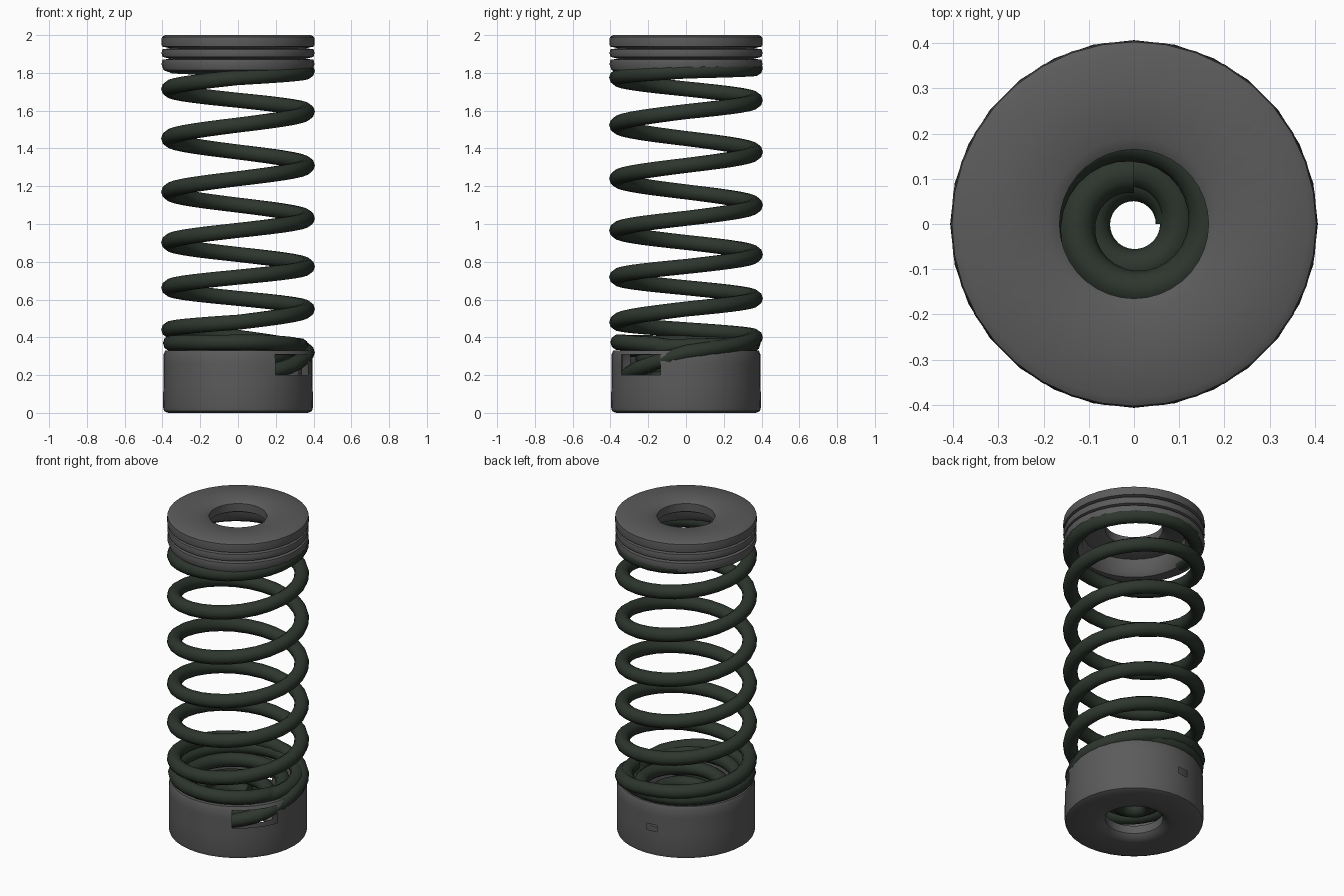
import bpy, bmesh, math

if "Cube" in bpy.data.objects:
    bpy.data.objects.remove(bpy.data.objects["Cube"])

def material(name, col):
    m = bpy.data.materials.new(name)
    m.diffuse_color = (*col, 1)
    m.use_nodes = True
    m.node_tree.nodes["Principled BSDF"].inputs["Base Color"].default_value = m.diffuse_color
    return m

GREY = material("dark_grey_metal", (0.105, 0.105, 0.105))
GREEN = material("dark_green_steel", (0.026, 0.037, 0.027))

def finish(bm, name, mat, angle=40):
    bmesh.ops.recalc_face_normals(bm, faces=bm.faces)
    me = bpy.data.meshes.new(name)
    bm.to_mesh(me)
    bm.free()
    me.materials.append(mat)
    ob = bpy.data.objects.new(name, me)
    bpy.context.collection.objects.link(ob)
    bpy.ops.object.select_all(action='DESELECT')
    bpy.context.view_layer.objects.active = ob
    ob.select_set(True)
    bpy.ops.object.shade_smooth_by_angle(angle=math.radians(angle))
    return ob

def lathe(name, profile, mat, skip=None, n=36):
    """Closed (radius, z) profile turned about z; skip(angle, z) leaves holes."""
    bm = bmesh.new()
    rings = [[bm.verts.new((r * math.cos(a), r * math.sin(a), z)) for r, z in profile]
             for a in (2 * math.pi * i / n for i in range(n))]
    p = len(profile)
    for i in range(n):
        for j in range(p):
            k = (j + 1) % p
            zm = (profile[j][1] + profile[k][1]) / 2
            rm = min(profile[j][0], profile[k][0])
            if skip and rm > 0.31 and skip(360 * (i + 0.5) / n, zm):
                continue
            o = (i + 1) % n
            bm.faces.new((rings[i][j], rings[o][j], rings[o][k], rings[i][k]))
    return finish(bm, name, mat)

def coil(name, keys, tube, mat, per_turn=28, sides=10):
    """Round wire through keys of (quarter turns, z, radius)."""
    bm = bmesh.new()
    k0, k1 = keys[0][0], keys[-1][0]
    n = int((k1 - k0) * per_turn / 4)
    rings = []
    for i in range(n + 1):
        k = k0 + (k1 - k0) * i / n
        for a, b in zip(keys, keys[1:]):
            if k <= b[0] + 1e-6:
                break
        t = (k - a[0]) / (b[0] - a[0])
        z, r = a[1] + (b[1] - a[1]) * t, a[2] + (b[2] - a[2]) * t
        th = k * math.pi / 2
        ring = []
        for s in range(sides):
            u = 2 * math.pi * s / sides
            rr = r + tube * math.cos(u)
            ring.append(bm.verts.new((rr * math.cos(th), rr * math.sin(th), z + tube * math.sin(u))))
        rings.append(ring)
    for a, b in zip(rings, rings[1:]):
        for s in range(sides):
            o = (s + 1) % sides
            bm.faces.new((a[s], a[o], b[o], b[s]))
    bm.faces.new(rings[0])
    bm.faces.new(rings[-1])
    return finish(bm, name, mat, 60)

# Top cap: grooved outside, hollow underneath, centre hole
lathe("top_cap", [
    (0.165, 1.985), (0.19, 2.0), (0.385, 2.0), (0.403, 1.99), (0.406, 1.965), (0.403, 1.94),
    (0.36, 1.93), (0.40, 1.925), (0.405, 1.905), (0.40, 1.885),
    (0.36, 1.875), (0.40, 1.87), (0.405, 1.845), (0.395, 1.815), (0.37, 1.805),
    (0.32, 1.81), (0.295, 1.84), (0.29, 1.91), (0.19, 1.92), (0.165, 1.935)], GREY)

# Base cup: the wire end breaks through the front right, small hole at the back
def broken(a, z):
    return (303 < a < 338 and 0.19 < z < 0.31) or (88 < a < 102 and 0.15 < z < 0.21)

lathe("base_cup", [
    (0.165, 0.03), (0.185, 0.008), (0.225, 0.0), (0.37, 0.0), (0.392, 0.01), (0.397, 0.03),
    (0.395, 0.16), (0.395, 0.20), (0.395, 0.26), (0.394, 0.31), (0.385, 0.33),
    (0.35, 0.33), (0.34, 0.31), (0.34, 0.26), (0.34, 0.20), (0.34, 0.16),
    (0.34, 0.10), (0.20, 0.10), (0.165, 0.08)], GREY, broken)

# Main spring, ending in an inward spiral inside the base
R = 0.365
coil("main_spring", [
    (-16, 0.13, 0.09), (-12, 0.15, 0.10), (-8, 0.19, 0.18), (-5.5, 0.20, 0.27),
    (-4.8, 0.20, 0.32), (-4.4, 0.25, 0.35), (-4, 0.32, R), (-3, 0.40, R), (-2, 0.44, R),
    (-1, 0.48, R), (0, 0.55, R), (4, 0.775, R), (8, 1.03, R), (12, 1.31, R),
    (16, 1.595, R), (19, 1.775, R), (20, 1.81, R), (21, 1.825, R), (22, 1.84, R - 0.02)],
    0.042, GREEN)

# Closed coils lying on the rim and winding down into the base
coil("seat_coil", [
    (-15, 0.20, 0.11), (-11, 0.25, 0.18), (-8, 0.30, 0.25), (-5, 0.34, 0.31),
    (-3, 0.365, 0.355), (-0.8, 0.375, 0.36), (-0.3, 0.36, 0.33), (0.1, 0.33, 0.30)],
    0.042, GREEN)
